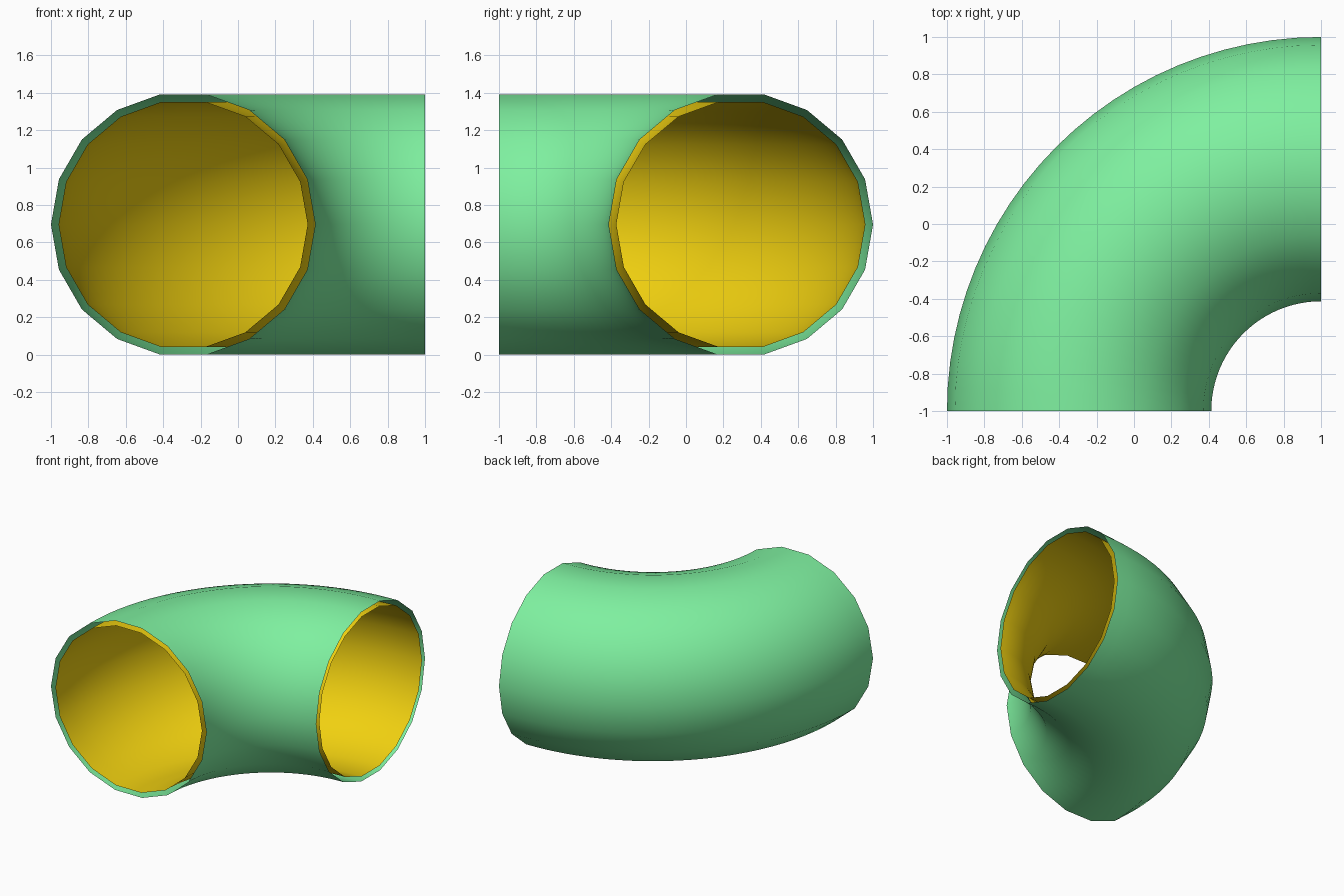
import bpy, bmesh
from math import cos, sin, pi
from mathutils import Vector

if "Cube" in bpy.data.objects:
    bpy.data.objects.remove(bpy.data.objects["Cube"])

SIDES, STEPS = 18, 24
BEND = Vector((1, -1, 0))      # centre of the quarter bend
SWEEP_R, MID_Z = 1.2935, 0.696


def elbow_shell(name, radius, color):
    """Open quarter-bend tube: a ring at the front opening spun 90 degrees."""
    bm = bmesh.new()
    ring = []
    for i in range(SIDES):
        a = 2 * pi * i / SIDES
        ring.append(bm.verts.new((BEND.x - SWEEP_R + radius * cos(a), BEND.y,
                                  MID_Z + radius * sin(a))))
    edges = [bm.edges.new((ring[i], ring[(i + 1) % SIDES])) for i in range(SIDES)]
    bmesh.ops.spin(bm, geom=edges, cent=BEND, axis=(0, 0, 1),
                   angle=-pi / 2, steps=STEPS, use_duplicate=False)
    bmesh.ops.recalc_face_normals(bm, faces=bm.faces)
    # point every face away from the tube's centre line
    for f in bm.faces:
        c = f.calc_center_median()
        flat = Vector((c.x - BEND.x, c.y - BEND.y, 0)).normalized()
        core = BEND + flat * SWEEP_R + Vector((0, 0, MID_Z))
        if f.normal.dot(c - core) < 0:
            f.normal_flip()
        f.smooth = True
    me = bpy.data.meshes.new(name)
    bm.to_mesh(me)
    bm.free()
    mat = bpy.data.materials.new(name + "_color")
    mat.diffuse_color = color
    mat.use_nodes = True
    mat.node_tree.nodes["Principled BSDF"].inputs["Base Color"].default_value = mat.diffuse_color
    me.materials.append(mat)
    ob = bpy.data.objects.new(name, me)
    bpy.context.collection.objects.link(ob)
    return ob


# green outer skin and yellow liner, with an open gap between them
elbow_shell("outer_pipe", 0.7065, (0.21, 0.87, 0.35, 1))
elbow_shell("inner_liner", 0.666, (0.87, 0.63, 0.005, 1))
